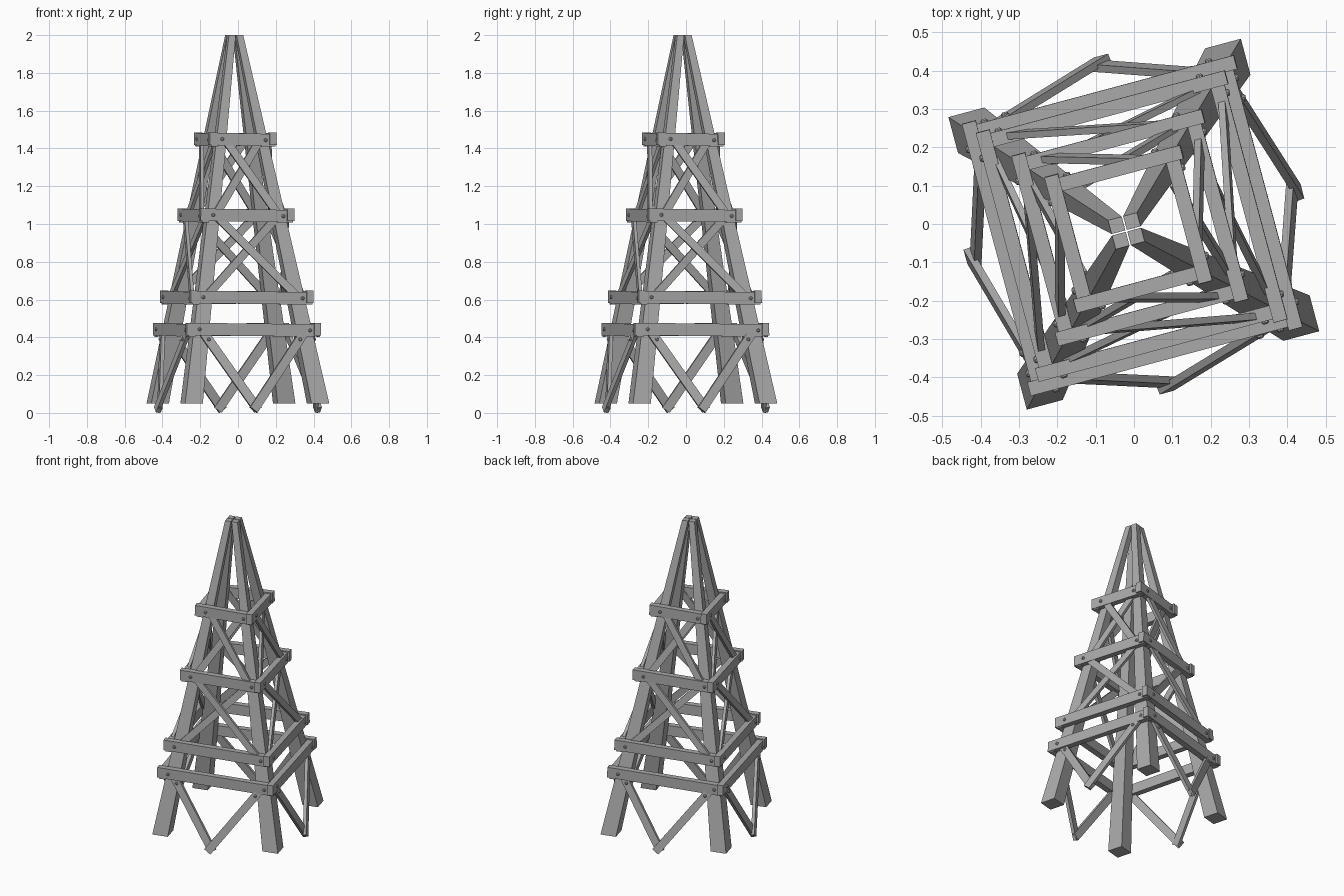
import bpy, math
from mathutils import Matrix, Vector

cube = bpy.data.objects.get("Cube")
if cube:
    bpy.data.objects.remove(cube, do_unlink=True)

grey = bpy.data.materials.new("weathered_grey")
grey.use_nodes = True
COLOUR = (0.4, 0.4, 0.4, 1)
grey.diffuse_color = COLOUR
grey.node_tree.nodes["Principled BSDF"].inputs["Base Color"].default_value = COLOUR

FOOT, TOP = 0.05, 2.0
# The whole tower is turned on its base and leans slightly towards its apex
lean = Matrix.Identity(4)
lean[0][2], lean[1][2] = -0.01, -0.009
TOWER = lean @ Matrix.Rotation(math.radians(15), 4, 'Z')


def outer(z):
    """Distance from the axis to the outer leg faces at height z."""
    return 0.395 + (0.039 - 0.395) * (z - FOOT) / (TOP - FOOT)


def finish(name, verts, faces, matrix):
    mesh = bpy.data.meshes.new(name)
    mesh.from_pydata(verts, [], faces)
    mesh.transform(matrix)
    mesh.materials.append(grey)
    obj = bpy.data.objects.new(name, mesh)
    bpy.context.collection.objects.link(obj)
    return obj


BOX = [(0, 3, 2, 1), (4, 5, 6, 7), (0, 1, 5, 4), (1, 2, 6, 5), (2, 3, 7, 6), (3, 0, 4, 7)]


def leg(name, turn):
    verts = []
    for z, width in ((FOOT, 0.097), (TOP, 0.037)):
        b = outer(z)
        a = b - width
        verts += [(a, a, z), (b, a, z), (b, b, z), (a, b, z)]
    finish(name, verts, BOX, TOWER @ turn)


def board(name, p, q, width, thick, turn):
    """Plank from p to q on the front side, its broad face towards -y."""
    p, q = Vector(p), Vector(q)
    along = (q - p).normalized()
    across = along.cross(Vector((0, 1, 0))).normalized() * width / 2
    depth = along.cross(across).normalized() * thick / 2
    ring = (-across - depth, across - depth, across + depth, -across + depth)
    finish(name, [e + r for e in (p, q) for r in ring], BOX, TOWER @ turn)


def bolt(name, x, y, z, turn, r=0.0095, sides=8):
    """Low domed bolt head standing out of a face towards -y."""
    verts = []
    for radius, out in ((r, -0.004), (r, 0.004), (r * 0.55, 0.008)):
        for i in range(sides):
            a = 2 * math.pi * i / sides
            verts.append((x + radius * math.cos(a), y - out, z + radius * math.sin(a)))
    faces = [tuple(range(2 * sides, 3 * sides))]
    for ring in (0, sides):
        for i in range(sides):
            j = (i + 1) % sides
            faces.append((ring + i, ring + j, ring + sides + j, ring + sides + i))
    finish(name, verts, faces, TOWER @ turn)


LEVELS = (0.44, 0.61, 1.045, 1.447)
THICK = 0.037

for k, side in enumerate(("front", "right", "back", "left")):
    turn = Matrix.Rotation(k * math.pi / 2, 4, 'Z')
    leg(side + "_leg", turn)

    # Horizontal beams, each slightly tilted, bolted to the legs
    for n, z in enumerate(LEVELS):
        h = outer(z) + THICK
        y = -outer(z) - THICK / 2
        board(f"{side}_beam_{n}", (-h - 0.01, y, z + 0.004), (h - 0.004, y, z - 0.004),
              0.066, THICK, turn)
        for s in (-1, 1):
            bolt(f"{side}_beam_bolt_{n}", s * (h - 0.058), -h, z - s * 0.003, turn)

    # Crossed braces in the two upper bays
    for n, (low, high) in enumerate(zip(LEVELS[1:], LEVELS[2:])):
        for s in (-1, 1):
            gap = 0.011 + s * 0.009
            board(f"{side}_cross_brace_{n}",
                  (s * (outer(low) - 0.045), -outer(low) - gap, low + 0.005),
                  (-s * (outer(high) - 0.045), -outer(high) - gap, high - 0.005),
                  0.042, 0.018, turn)

    # Splayed V braces below the lowest beam, meeting near the ground
    for s in (-1, 1):
        gap = 0.014 + s * 0.005
        top = Vector((s * 0.285, -outer(0.44) - gap, 0.44))
        tip = Vector((-0.018 - s * 0.014, -0.418 - gap, 0.0155))
        board(side + "_v_brace", top, tip, 0.048, 0.02, turn)
        spot = top.lerp(tip, 0.12)
        bolt(side + "_v_brace_bolt", spot.x, spot.y - 0.01, spot.z, turn)
